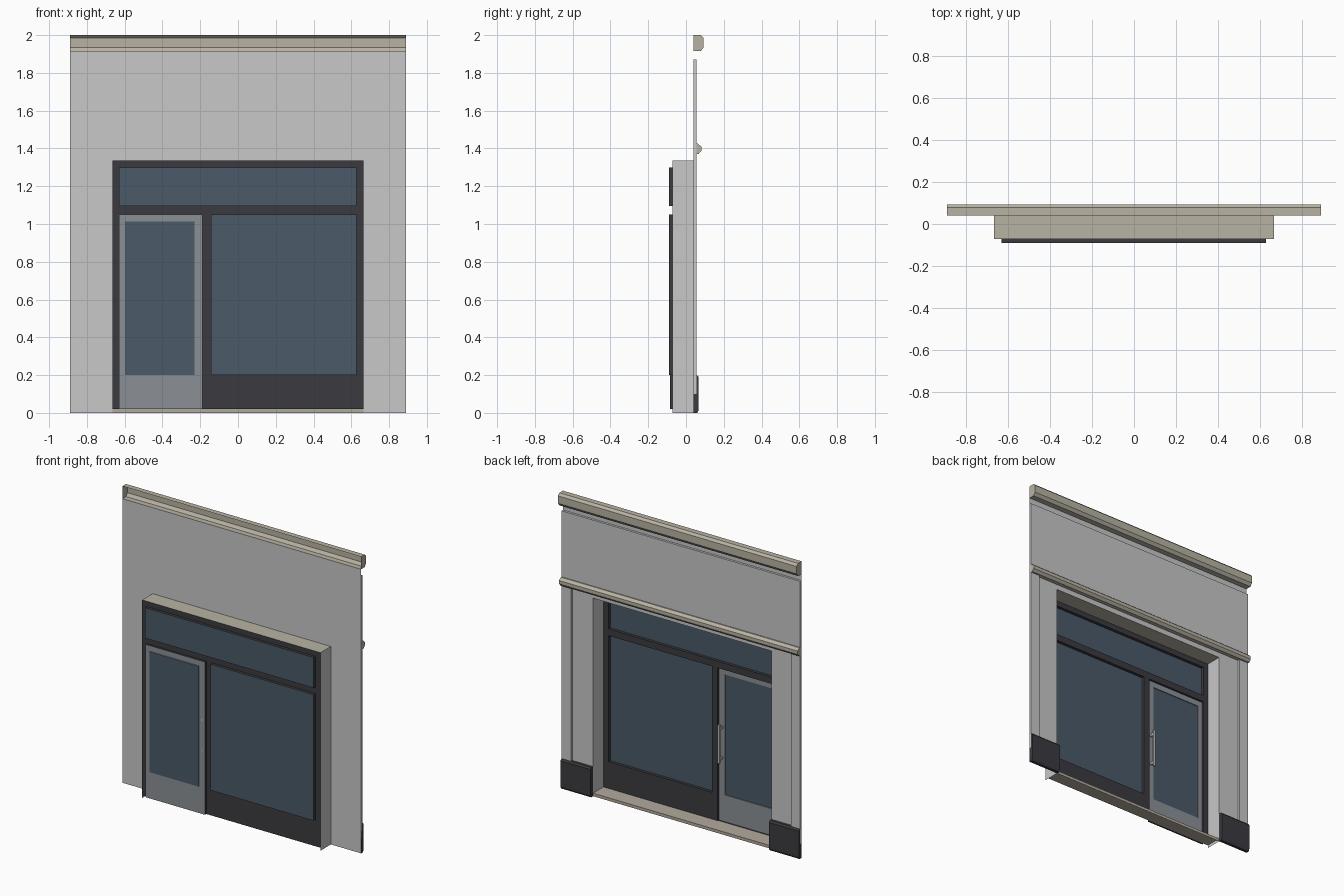
import bpy, bmesh

if "Cube" in bpy.data.objects:
    bpy.data.objects.remove(bpy.data.objects["Cube"])

def mat(name, c):
    m = bpy.data.materials.new(name)
    m.diffuse_color = (*c, 1)
    m.use_nodes = True
    m.node_tree.nodes["Principled BSDF"].inputs["Base Color"].default_value = m.diffuse_color
    return m

WALL = mat("grey_plaster", (0.58, 0.58, 0.58))
TAN = mat("tan_stone", (0.48, 0.45, 0.37))
SILL = mat("threshold_stone", (0.45, 0.40, 0.34))
DARK = mat("dark_paint", (0.044, 0.042, 0.050))
GLASS = mat("blue_glass", (0.069, 0.102, 0.138))
DOOR = mat("door_grey", (0.26, 0.28, 0.305))
METAL = mat("handle_metal", (0.5, 0.5, 0.5))

W, OX, OZ = 0.89, 0.665, 1.335        # half width, opening half width and height
YW, YF, YG = 0.04, -0.071, -0.091     # wall, shopfront frame and glass planes

def build(name, faces, material):
    """One object from a list of polygons."""
    bm = bmesh.new()
    for f in faces:
        bm.faces.new([bm.verts.new(p) for p in f])
    bmesh.ops.remove_doubles(bm, verts=bm.verts, dist=1e-5)
    me = bpy.data.meshes.new(name)
    bm.to_mesh(me)
    bm.free()
    me.materials.append(material)
    ob = bpy.data.objects.new(name, me)
    bpy.context.collection.objects.link(ob)
    return ob

def rect(x0, x1, z0, z1, y):
    """Upright quad facing the street (+y)."""
    return [(x1, y, z0), (x0, y, z0), (x0, y, z1), (x1, y, z1)]

def recess(x0, x1, z0, z1, y0, y1):
    """Four inward-facing sides of an opening running from y0 (back) to y1."""
    c = [(x0, z0), (x1, z0), (x1, z1), (x0, z1)]
    out = []
    for i in range(4):
        (a, b), (d, e) = c[i], c[(i + 1) % 4]
        out.append([(a, y0, b), (a, y1, b), (d, y1, e), (d, y0, e)])
    return out

def moulding(name, prof, x0, x1, material):
    """Open-backed (y, z) profile, listed top to bottom, with end caps."""
    f = [[(x0, *p), (x0, *q), (x1, *q), (x1, *p)] for p, q in zip(prof, prof[1:])]
    f += [[(x0, *p) for p in reversed(prof)], [(x1, *p) for p in prof]]
    return build(name, f, material)

def box(name, x0, x1, y0, y1, z0, z1, material):
    f = [rect(x0, x1, z0, z1, y1), rect(x0, x1, z0, z1, y0)[::-1]]
    f += [s[::-1] for s in recess(x0, x1, z0, z1, y0, y1)]
    return build(name, f, material)

# Wall sheet around the opening
build("wall", [rect(-W, -OX, 0, OZ, YW), rect(OX, W, 0, OZ, YW),
               rect(-W, W, OZ, 1.915, YW)], WALL)

# Raised frieze, edge strips and plinths
def raised(y, z0, z1):
    return [(YW, z1), (y, z1), (y, z0), (YW, z0)]

moulding("frieze", raised(0.055, 1.4, 1.87), -W, W, WALL)
plinth = [(YW, 0.2), (0.057, 0.2), (0.067, 0.19), (0.067, 0.015), (0.06, 0), (YW, 0)]
for side, s in (("left", -1), ("right", 1)):
    a, b = sorted((s * 0.82, s * W))
    moulding("edge_strip_" + side, raised(0.055, 0.1, 1.4), a, b, WALL)
    a, b = sorted((s * OX, s * W))
    moulding("plinth_" + side, plinth, a, b, DARK)

# Cornice and string course
moulding("cornice", [(YW, 2), (0.078, 2), (0.093, 1.985), (0.093, 1.935),
                     (0.078, 1.915), (YW, 1.915)], -W, W, TAN)
moulding("string_course", [(YW, 1.425), (0.063, 1.425), (0.081, 1.41), (0.081, 1.387),
                           (0.066, 1.37), (YW, 1.37)], -W, W, TAN)

# Reveal sides, soffit and threshold
floor, right, top, left = recess(-OX, OX, 0, OZ, YF, YW)
build("reveal_sides", [right, left], WALL)
build("reveal_soffit", [top], TAN)
build("threshold", [[(x, y, 0.02) for x, y, z in floor],
                    rect(-OX, OX, 0, 0.02, YW)], SILL)

# Shopfront frame: face strips and sides of the recessed openings
frame = [rect(-OX, OX, 1.3, OZ, YF), rect(-OX, -0.63, 0.02, 1.3, YF),
         rect(0.628, OX, 0.02, 1.3, YF), rect(-0.63, 0.628, 1.05, 1.095, YF),
         rect(-0.187, -0.143, 0.02, 1.05, YF), rect(-0.143, 0.628, 0.02, 0.2, YF)]
panes = [(-0.63, 0.628, 1.095, 1.3), (-0.143, 0.628, 0.2, 1.05)]
door = (-0.63, -0.187, 0.02, 1.05)
for r in panes:
    frame += recess(*r, YG, YF)
frame += recess(*door, YG + 0.006, YF)
build("shopfront_frame", frame, DARK)
build("window_glass", [rect(*r, YG) for r in panes], GLASS)

# Door leaf with recessed glass and pull handle
YD = YG + 0.006
pane = (-0.597, -0.23, 0.2, 1.012)
build("door_leaf", [rect(-0.63, -0.187, 0.02, 0.2, YD), rect(-0.63, -0.187, 1.012, 1.05, YD),
                    rect(-0.63, -0.597, 0.2, 1.012, YD), rect(-0.23, -0.187, 0.2, 1.012, YD)]
      + recess(*pane, YG, YD), DOOR)
build("door_glass", [rect(*pane, YG)], GLASS)
box("handle_bar", -0.217, -0.202, -0.06, -0.048, 0.42, 0.68, METAL)
for n, z in (("lower", 0.44), ("upper", 0.645)):
    box("handle_mount_" + n, -0.215, -0.204, YD, -0.06, z, z + 0.015, METAL)
